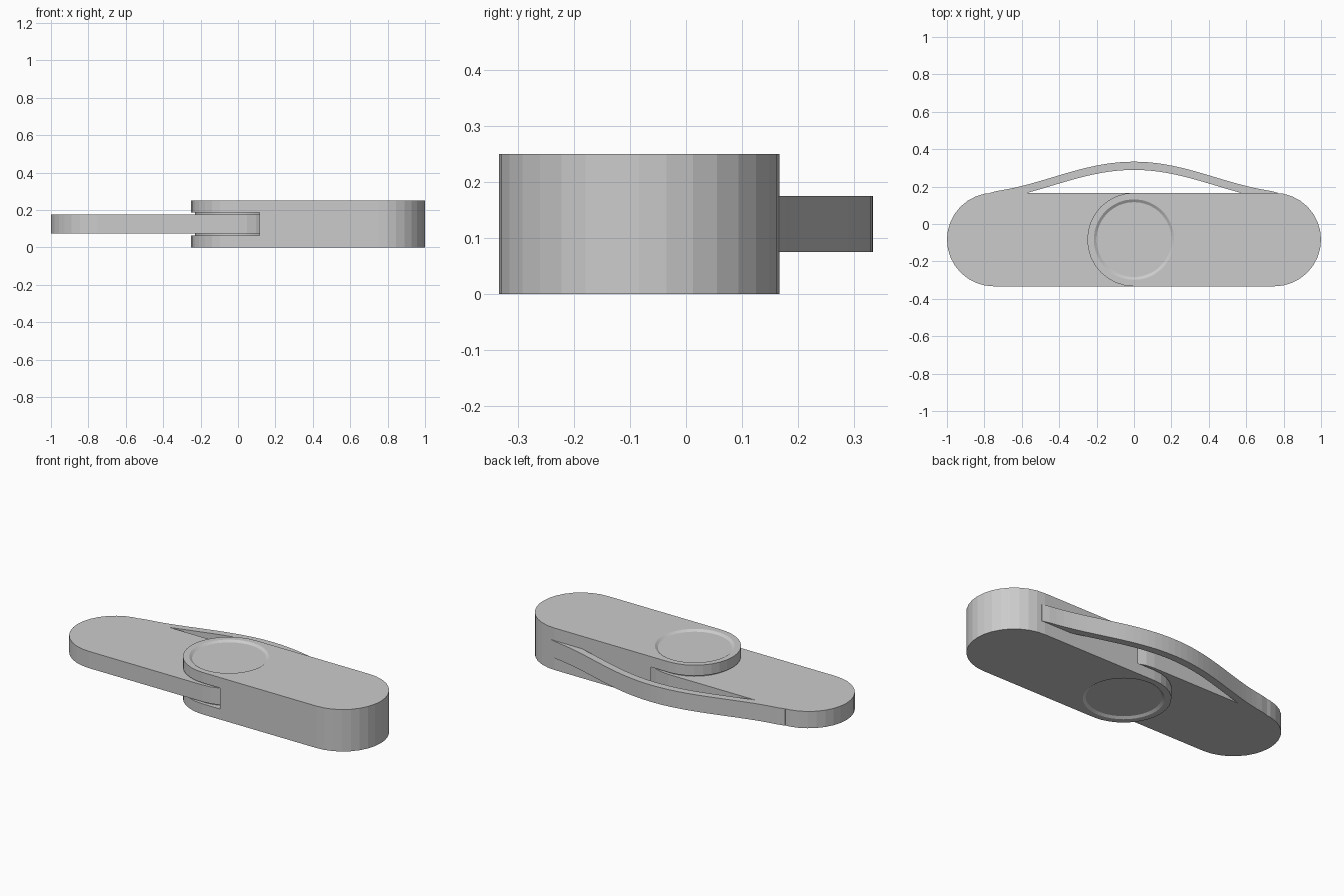
import bpy, bmesh, math

if "Cube" in bpy.data.objects:
    bpy.data.objects.remove(bpy.data.objects["Cube"])

PY = -1 / 12          # y of the hinge pivot
R = 0.25              # half width of both arms
SEG = 32


def prism(name, outline, z0, z1):
    """Extrude a closed 2D outline from z0 to z1."""
    bm = bmesh.new()
    face = bm.faces.new([bm.verts.new((x, y, z0)) for x, y in outline])
    ext = bmesh.ops.extrude_face_region(bm, geom=[face])
    for v in ext["geom"]:
        if isinstance(v, bmesh.types.BMVert):
            v.co.z = z1
    bmesh.ops.recalc_face_normals(bm, faces=bm.faces)
    return finish(name, bm)


def lathe(name, profile, seg=64):
    """Revolve (radius, z) points, low to high, about the pivot; capped ends."""
    bm = bmesh.new()
    rings = [[bm.verts.new((r * math.cos(a), PY + r * math.sin(a), z))
              for a in (2 * math.pi * i / seg for i in range(seg))] for r, z in profile]
    for lo, hi in zip(rings, rings[1:]):
        for i in range(seg):
            j = (i + 1) % seg
            bm.faces.new((lo[i], lo[j], hi[j], hi[i]))
    bm.faces.new(rings[0][::-1])
    bm.faces.new(rings[-1])
    bmesh.ops.recalc_face_normals(bm, faces=bm.faces)
    return finish(name, bm)


def finish(name, bm):
    me = bpy.data.meshes.new(name)
    bm.to_mesh(me)
    bm.free()
    ob = bpy.data.objects.new(name, me)
    bpy.context.collection.objects.link(ob)
    return ob


def stadium(x0, x1):
    """Rounded bar outline between two end centres."""
    n = SEG // 2
    pts = []
    for cx, start in ((x1, -math.pi / 2), (x0, math.pi / 2)):
        for i in range(n + 1):
            a = start + math.pi * i / n
            pts.append((cx + R * math.cos(a), PY + R * math.sin(a)))
    return pts


def cut(ob, cutter):
    mod = ob.modifiers.new("cut", "BOOLEAN")
    mod.operation = "DIFFERENCE"
    mod.solver = "EXACT"
    mod.object = cutter
    bpy.context.view_layer.objects.active = ob
    bpy.ops.object.modifier_apply(modifier=mod.name)
    bpy.data.objects.remove(cutter)


# Forked arm: thick bar with a round slot and a countersunk bore
fork = prism("fork_arm", stadium(0, 0.75), 0, 0.25)
cut(fork, lathe("slot_cutter", [(0.275, 0.0625), (0.275, 0.1875)]))
cut(fork, lathe("bore_cutter", [(0.23, -0.01), (0.215, 0), (0.2, 0.01),
                                (0.2, 0.24), (0.215, 0.25), (0.23, 0.26)]))

# Thin arm sitting in the slot
prism("tongue_arm", stadium(-0.75, 0), 0.075, 0.175)

# Hinge pin with a wider collar between the fork plates
lathe("hinge_pin", [(0.2, 0.01), (0.2, 0.063), (0.23, 0.063),
                    (0.23, 0.187), (0.2, 0.187), (0.2, 0.24)])

# Bowed leaf spring bridging both arms
side = PY + R
xs = [-0.77 + 1.54 * i / 36 for i in range(37)]
bow = [side + 0.0833 * (1 + math.cos(math.pi * x / 0.87)) for x in xs]
bow[0] = bow[-1] = side
outer = list(zip(xs, bow))
inner = [(x, max(y - 0.044, side - 0.01)) for x, y in outer]
prism("leaf_spring", inner + outer[::-1], 0.075, 0.175)
